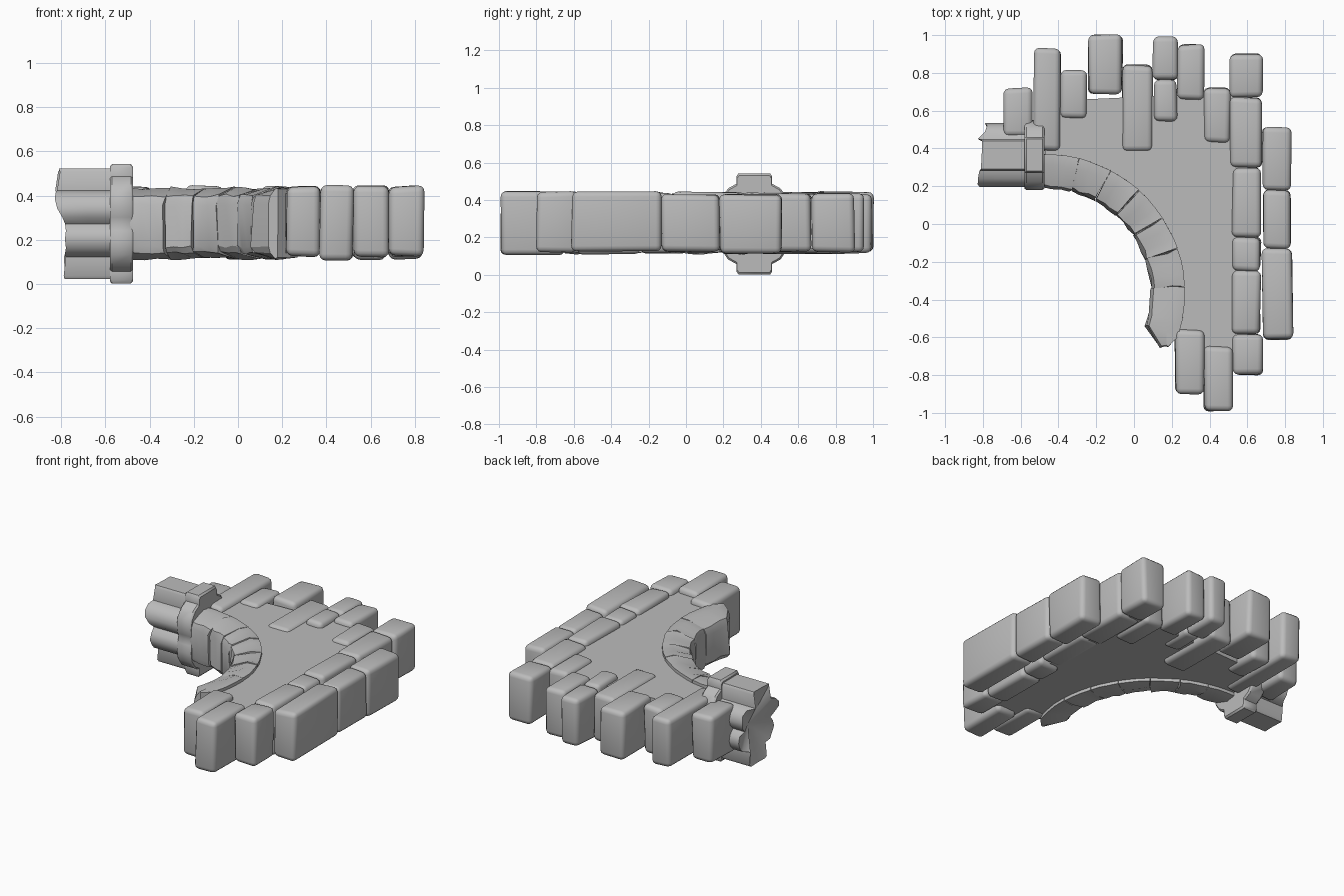
import bpy, bmesh, math, random
from math import cos, sin, radians
from mathutils import Vector

random.seed(4)
old = bpy.data.objects.get("Cube")
if old:
    bpy.data.objects.remove(old, do_unlink=True)

stone = bpy.data.materials.new("grey_stone")
stone.use_nodes = True
GREY = (0.5, 0.5, 0.5, 1)
stone.diffuse_color = GREY
stone.node_tree.nodes["Principled BSDF"].inputs["Base Color"].default_value = GREY


def jitter(amount):
    return Vector([random.uniform(-amount, amount) for _ in range(3)])


def finish(bm, name, angle):
    """Turn a bmesh into a stone object with smooth faces and kept edges."""
    bmesh.ops.recalc_face_normals(bm, faces=bm.faces)
    mesh = bpy.data.meshes.new(name)
    bm.to_mesh(mesh)
    bm.free()
    mesh.materials.append(stone)
    ob = bpy.data.objects.new(name, mesh)
    bpy.context.collection.objects.link(ob)
    bpy.ops.object.select_all(action='DESELECT')
    ob.select_set(True)
    bpy.context.view_layer.objects.active = ob
    bpy.ops.object.shade_smooth_by_angle(angle=radians(angle))
    return ob


def loft(bm, sections):
    """Skin closed sections of equal length, and cap both ends."""
    rows = [[bm.verts.new(p) for p in s] for s in sections]
    n = len(rows[0])
    for a, b in zip(rows, rows[1:]):
        for i in range(n):
            j = (i + 1) % n
            bm.faces.new((a[i], a[j], b[j], b[i]))
    return rows


def bevel(bm, width, segments):
    bmesh.ops.bevel(bm, geom=bm.edges[:], offset=width, segments=segments,
                    profile=0.5, affect='EDGES', clamp_overlap=True)


def brick(name, x0, x1, y0, y1):
    """A worn block with soft edges."""
    bm = bmesh.new()
    bmesh.ops.create_cube(bm, size=1)
    low, high = random.uniform(.108, .13), random.uniform(.425, .445)
    for v in bm.verts:
        v.co = Vector((x0 if v.co.x < 0 else x1, y0 if v.co.y < 0 else y1,
                       low if v.co.z < 0 else high)) + jitter(.006)
    bevel(bm, .03, 3)
    finish(bm, name, 50)


# Toothed blocks: along the back, down the left side, and at the front
back = [(-.69, -.54, .46, .72), (-.53, -.39, .39, .93), (-.39, -.25, .56, .81),
        (-.24, -.06, .69, 1), (-.06, .10, .39, .84), (.10, .23, .76, .99),
        (.11, .23, .54, .76), (.23, .37, .66, .95), (.37, .51, .43, .72)]
side = [(.51, .68, .67, .90), (.51, .68, .30, .67), (.52, .67, -.07, .30),
        (.52, .67, -.25, -.07), (.52, .67, -.58, -.25), (.52, .68, -.80, -.58),
        (.68, .83, .18, .51), (.68, .83, -.13, .18), (.68, .84, -.61, -.13)]
front = [(.22, .37, -.90, -.56), (.37, .52, -.99, -.65)]
for row, bricks in (("back", back), ("side", side), ("front", front)):
    for k, b in enumerate(bricks):
        brick(f"{row}_brick_{k + 1}", *b)

# Arch ring
CX, CY = -.47, -.37


def polar(r, deg, z):
    return Vector((CX + r * cos(radians(deg)), CY + r * sin(radians(deg)), z))


# Flat wall panel between the blocks and the arch
outline = [(-.47, .65), (.6, .70), (.6, -.68), (.24, -.68)]
outline += [polar(.71, a, 0)[:2] for a in range(-18, 91, 6)]
bm = bmesh.new()
rows = loft(bm, [[(x, y, z) for x, y in outline] for z in (.14, .41)])
for r in rows:
    bm.faces.new(r)
finish(bm, "wall_panel", 30)

# Chamfered arch stones (radius, height)
section = [(.74, .12), (.74, .43), (.68, .435), (.575, .40), (.56, .36),
           (.56, .17), (.575, .14), (.68, .115)]
joints = [92, 76, 62, 48, 33, 19, 3, -18]
for k, (a, b) in enumerate(zip(joints, joints[1:])):
    bm = bmesh.new()
    sections = []
    for t in (0.01, .33, .67, .99):
        ang = a + (b - a) * t
        sections.append([polar(r, ang, z) + jitter(.008 if r < .7 else .002)
                         for r, z in section])
    if b == joints[-1]:
        # Broken end drawn out to a splinter
        sections.append([polar(.70 + .2 * (r - .7), -27 + 60 * abs(z - .27) ** 1.5, z)
                         for r, z in section])
    rows = loft(bm, sections)
    for r in (rows[0], rows[-1]):
        bm.faces.new(r)
    finish(bm, f"arch_stone_{k + 1}", 28)

# Clustered column lying along x
AY, AZ = .365, .272


def mirrored(quarter):
    """Reflect a quarter section, running from top to side, around both axes."""
    half = quarter + [(y, -z) for y, z in reversed(quarter[:-1])]
    return half + [(-y, z) for y, z in reversed(half[1:-1])]


collar = mirrored([(0, .27), (.085, .27), (.095, .255), (.095, .215), (.14, .19),
                   (.175, .14), (.185, .08), (.175, .03), (.165, 0)])
shaft = mirrored([(0, .25), (.075, .25), (.085, .235), (.085, .15), (.125, .14),
                  (.155, .11), (.17, .07), (.16, .03), (.13, 0)])


def ring(points, x, scale=1):
    return [Vector((x, AY + y * scale, AZ + z * scale)) for y, z in points]


bm = bmesh.new()
rows = loft(bm, [ring(collar, -.58, .96), ring(collar, -.57), ring(collar, -.485),
                 ring(collar, -.475, .96)])
for r in (rows[0], rows[-1]):
    bm.faces.new(r)
finish(bm, "column_collar", 40)

# Shaft with a jagged, hollowed broken end
bm = bmesh.new()
broken = ring(shaft, -.79)
for p in broken:
    dy, dz = p.y - AY, p.z - AZ
    p.x -= .055 * max(0, 1 - abs(dz - .12) / .1) if dy < .1 else 0
    p.x -= .025 if dz > .2 else 0
    p.x += .03 if dz < -.02 and dy > .1 else random.uniform(0, .012)
rows = loft(bm, [ring(shaft, -.56), ring(shaft, -.68), broken])
bm.faces.new(rows[0])
hollow = bm.verts.new((-.73, AY + .03, AZ))
end = rows[-1]
for a, b in zip(end, end[1:] + end[:1]):
    bm.faces.new((a, b, hollow))
finish(bm, "column_shaft", 40)
